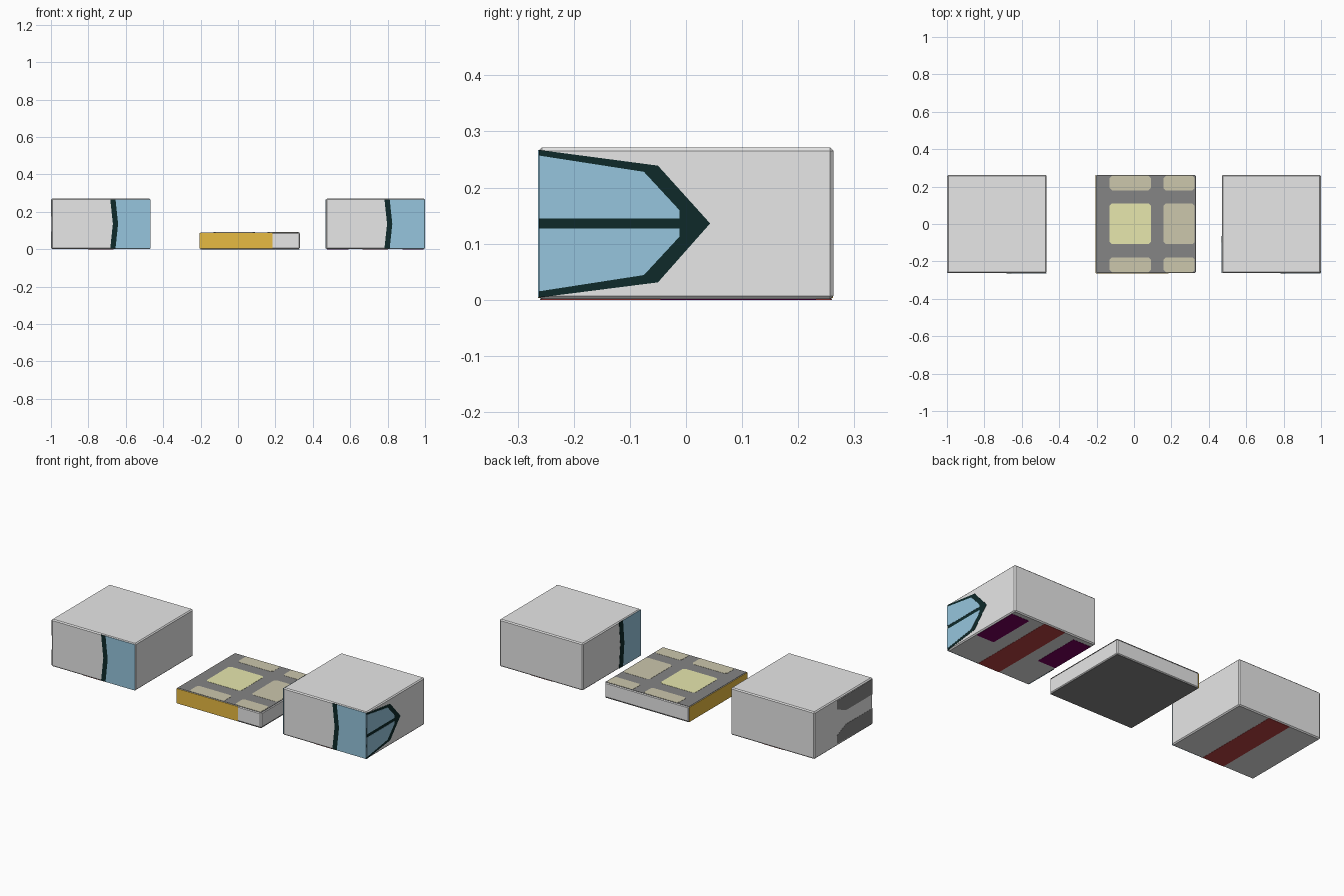
import bpy, bmesh
from mathutils import Vector

if "Cube" in bpy.data.objects:
    bpy.data.objects.remove(bpy.data.objects["Cube"])


def material(name, r, g, b):
    m = bpy.data.materials.new(name)
    lin = [(c / 255 / 12.92) if c < 11 else ((c / 255 + 0.055) / 1.055) ** 2.4 for c in (r, g, b)]
    m.diffuse_color = (*lin, 1)
    m.use_nodes = True
    m.node_tree.nodes["Principled BSDF"].inputs["Base Color"].default_value = m.diffuse_color
    return m


WHITE = material("off_white", 250, 250, 250)
BLUE = material("pale_blue", 150, 197, 221)
LINE = material("dark_teal", 14, 42, 42)
GOLD = material("gold", 250, 202, 72)
GREY = material("mid_grey", 133, 133, 133)
KHAKI = material("khaki", 204, 199, 172)
CREAM = material("cream", 250, 250, 188)
RED = material("dull_red", 186, 66, 66)
PURPLE = material("dark_purple", 120, 0, 94)


def finish(name, bm, mat):
    bmesh.ops.recalc_face_normals(bm, faces=bm.faces)
    me = bpy.data.meshes.new(name)
    bm.to_mesh(me)
    bm.free()
    me.materials.append(mat)
    ob = bpy.data.objects.new(name, me)
    bpy.context.collection.objects.link(ob)
    return ob


def block(name, lo, hi, mat, bevel=0.006):
    """Box between two corners with slightly chamfered edges."""
    lo, hi = Vector(lo), Vector(hi)
    bm = bmesh.new()
    bmesh.ops.create_cube(bm, size=1)
    for v in bm.verts:
        v.co = Vector([(lo[i] + hi[i]) / 2 + v.co[i] * (hi[i] - lo[i]) for i in range(3)])
    bmesh.ops.bevel(bm, geom=bm.edges[:], offset=bevel, segments=1, affect='EDGES')
    return finish(name, bm, mat)


def plate(name, axis, level, pts, mat, thick=0.002):
    """Thin painted plate; axis is the facing direction, level its outer surface."""
    i = "xyz".index(axis[0])
    sign = 1 if axis[1] == "+" else -1

    def place(p, d):
        c = list(p)
        c.insert(i, d)
        return c
    bm = bmesh.new()
    outer = [bm.verts.new(place(p, level)) for p in pts]
    inner = [bm.verts.new(place(p, level - sign * thick)) for p in pts]
    bm.faces.new(outer)
    bm.faces.new(inner[::-1])
    n = len(pts)
    for k in range(n):
        bm.faces.new((outer[k], inner[k], inner[(k + 1) % n], outer[(k + 1) % n]))
    return finish(name, bm, mat)


def rect(x0, x1, y0, y1, c=0.0):
    """Rectangle outline, with clipped corners when c is given."""
    if not c:
        return [(x0, y0), (x1, y0), (x1, y1), (x0, y1)]
    return [(x0 + c, y0), (x1 - c, y0), (x1, y0 + c), (x1, y1 - c),
            (x1 - c, y1), (x0 + c, y1), (x0, y1 - c), (x0, y0 + c)]


H, Y, ZM = 0.271, 0.263, 0.136
Z0, Z1 = 0.004, 0.267

# Two tall boxes
for side, x0, x1 in (("left", -0.999, -0.467), ("right", 0.47, 0.999)):
    block(side + "_box", (x0, -Y, 0.001), (x1, Y, H), WHITE)
    # Blue front panel with a bent dark border
    e = x1 - 0.216
    plate(side + "_front_border", "y-", -Y - 0.001,
          [(e, Z0), (e + 0.028, Z0), (e + 0.042, ZM), (e + 0.028, Z1), (e, Z1), (e + 0.014, ZM)], LINE)
    plate(side + "_front_panel", "y-", -Y - 0.001,
          [(e + 0.028, Z0), (x1 - 0.002, Z0), (x1 - 0.002, Z1), (e + 0.028, Z1), (e + 0.042, ZM)], BLUE)
    # Red strip underneath
    c = (x0 + x1) / 2
    plate(side + "_base_strip", "z-", 0.0, rect(c - 0.068, c + 0.068, -0.258, 0.258), RED)

# Right box, outer side: pointed dark border with two blue fields
plate("side_border", "x+", 1.0,
      [(-0.262, Z0), (-0.05, 0.031), (0.043, ZM), (-0.05, 0.239), (-0.262, Z1)], LINE)
for name, s in (("lower", -1), ("upper", 1)):
    plate(name + "_side_field", "x+", 1.001,
          [(-0.262, ZM + s * 0.009), (-0.012, ZM + s * 0.009), (-0.012, ZM + s * 0.024),
           (-0.075, ZM + s * 0.092), (-0.262, ZM + s * 0.121)], BLUE)

# Right box, inner side: blue panel
plate("inner_border", "x-", 0.469,
      [(-0.065, Z0), (-0.1, Z0), (-0.112, ZM), (-0.1, Z1), (-0.065, Z1), (-0.077, ZM)], LINE)
plate("inner_panel", "x-", 0.469,
      [(-0.1, Z0), (-0.261, Z0), (-0.261, Z1), (-0.1, Z1), (-0.112, ZM)], BLUE)

# Right box, base patches
for name, x0, x1 in (("outer", 0.88, 0.992), ("inner", 0.477, 0.59)):
    plate(name + "_base_patch", "z-", 0.0, rect(x0, x1, -0.045, 0.232), PURPLE)

# Left box, outer side: two grey bands
for name, s in (("lower", -1), ("upper", 1)):
    plate(name + "_side_band", "x-", -1.0,
          [(-0.261, ZM + s * 0.04), (-0.02, ZM + s * 0.04), (0.06, ZM + s * 0.075),
           (0.06, ZM + s * 0.122), (-0.261, ZM + s * 0.128)], GREY)

# Low slab
SX0, SX1, SY, SH = -0.204, 0.331, 0.263, 0.089
block("slab", (SX0, -SY, 0.001), (SX1, SY, SH), WHITE)
plate("slab_top", "z+", SH + 0.001, rect(SX0 + 0.003, SX1 - 0.003, -0.26, 0.26), GREY)
plate("slab_base", "z-", 0.0, rect(SX0 + 0.003, SX1 - 0.003, -0.26, 0.26), GREY)
plate("slab_front_panel", "y-", -SY - 0.001, rect(SX0 + 0.001, 0.185, 0.003, 0.087), GOLD)
plate("slab_side_panel", "x-", SX0 - 0.001, rect(-SY + 0.001, SY - 0.001, 0.003, 0.087), GOLD)

# Grid of tiles on the slab
for col, x0, x1 in (("main", -0.13, 0.09), ("right", 0.158, 0.324)):
    for row, y0, y1 in (("front", -0.258, -0.178), ("middle", -0.108, 0.11), ("back", 0.18, 0.258)):
        mat = CREAM if (col, row) == ("main", "middle") else KHAKI
        plate(f"{col}_{row}_tile", "z+", SH + 0.002, rect(x0, x1, y0, y1, 0.012), mat)
